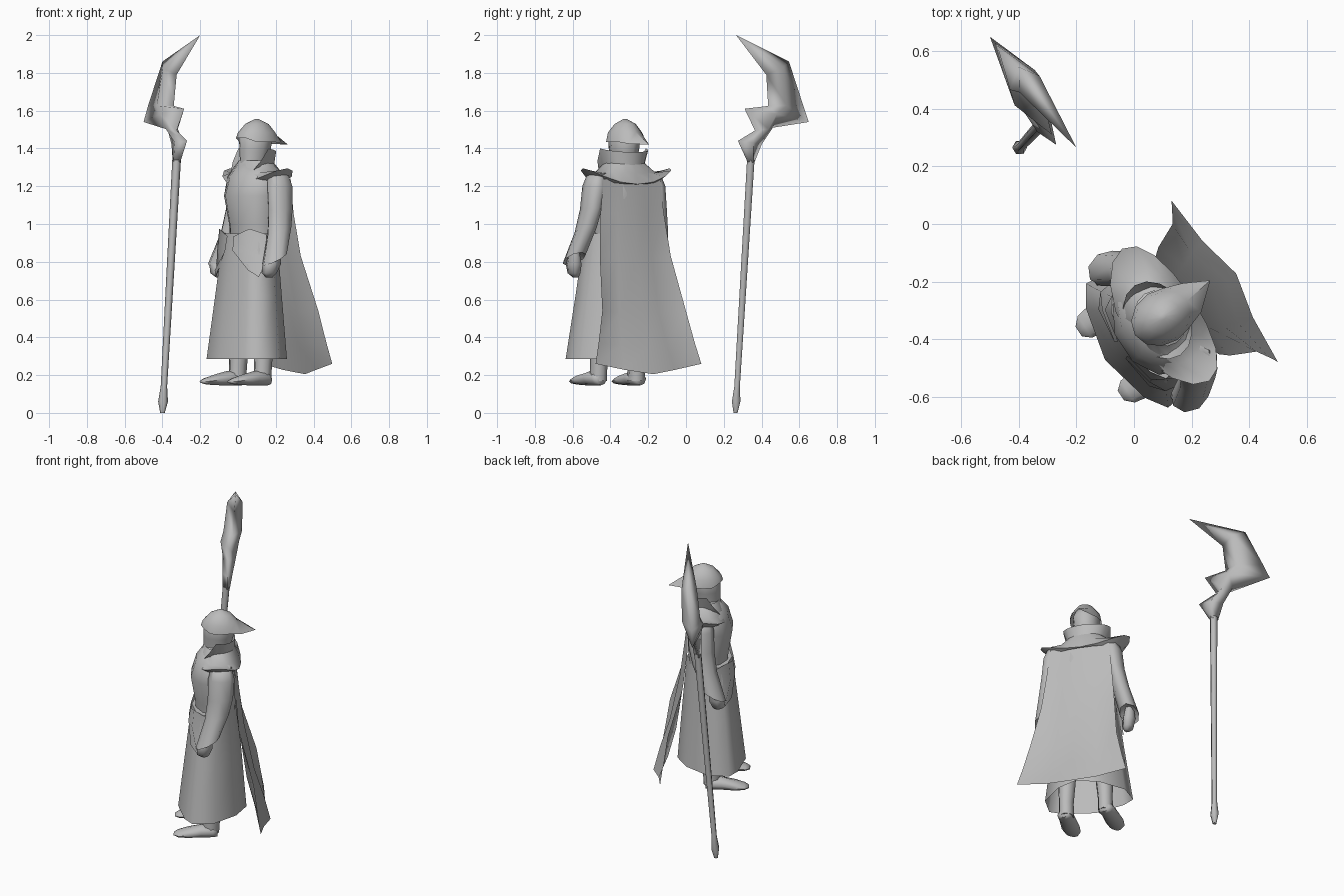
import bpy, bmesh, math
from mathutils import Vector, Matrix

grey = bpy.data.materials.new("plain grey")
grey.diffuse_color = (0.5, 0.5, 0.5, 1)

# The figure is modelled facing -y, then turned and moved into place
PLACE = Matrix.Translation((0.1, -0.34, 0)) @ Matrix.Rotation(math.radians(-56.6), 4, 'Z')
LEAN = -0.015        # the head and shoulders sit slightly to one side


def finish(name, bm, figure=True, angle=70):
    bmesh.ops.remove_doubles(bm, verts=bm.verts, dist=0.0005)
    bmesh.ops.recalc_face_normals(bm, faces=bm.faces)
    if figure:
        bm.transform(PLACE)
    me = bpy.data.meshes.new(name)
    bm.to_mesh(me)
    bm.free()
    me.materials.append(grey)
    for p in me.polygons:
        p.use_smooth = True
    me.set_sharp_from_angle(angle=math.radians(angle))
    ob = bpy.data.objects.new(name, me)
    bpy.context.collection.objects.link(ob)
    return ob


def loft(name, rings, start=True, end=True, closed=True, figure=True, angle=70):
    """Skin a list of rings that all have the same number of points."""
    bm = bmesh.new()
    vs = [[bm.verts.new(p) for p in r] for r in rings]
    n = len(rings[0])
    for a, b in zip(vs, vs[1:]):
        for i in range(n if closed else n - 1):
            j = (i + 1) % n
            bm.faces.new((a[i], a[j], b[j], b[i]))
    if start and closed:
        bm.faces.new(vs[0])
    if end and closed:
        bm.faces.new(vs[-1])
    return finish(name, bm, figure, angle)


def ring(x, y, z, rx, ry, n=8, tilt=0.0):
    """Level oval; tilt lowers the front and raises the back."""
    pts = []
    for i in range(n):
        a = 2 * math.pi * i / n
        c, s = math.cos(a), math.sin(a)
        pts.append((x + rx * c, y + ry * s, z + tilt * s))
    return pts


def upright(x, y, z, rx, rz, n=8):
    """Oval facing along y, for parts that run front to back."""
    return [(x + rx * math.cos(2 * math.pi * i / n), y,
             z + rz * math.sin(2 * math.pi * i / n)) for i in range(n)]


# Long skirt, open at the hem, with a flat angular outline
HALF = [(0, -1.0), (0.72, -0.82), (1.0, -0.62), (0.95, -0.08), (0.5, 0.44), (0, 0.68)]
OUTLINE = HALF + [(-x, y) for x, y in HALF[-2:0:-1]]


def skirt_ring(z, w, d):
    return [(x * w, y * d, z) for x, y in OUTLINE]


loft("skirt", [skirt_ring(0.285, 0.258, 0.24), skirt_ring(0.62, 0.212, 0.2),
               skirt_ring(0.95, 0.17, 0.16)], start=False)

# Torso
loft("torso", [ring(0, -0.02, 0.9, 0.15, 0.115, 10), ring(0, -0.02, 1.0, 0.155, 0.125, 10),
               ring(0, -0.03, 1.15, 0.18, 0.14, 10), ring(0, -0.02, 1.25, 0.18, 0.12, 10),
               ring(LEAN, 0, 1.33, 0.09, 0.085, 10)])

# Shoulder mantle with raised points over the arms
N = 16


def mantle_ring(rx, ry, z, lift, back=0.0):
    pts = []
    for i in range(N):
        a = 2 * math.pi * i / N
        c, s = math.cos(a), math.sin(a)
        pts.append((LEAN + rx * c, back * c * c + ry * s, z + lift * c * c))
    return pts


loft("mantle", [mantle_ring(0.10, 0.085, 1.335, 0), mantle_ring(0.18, 0.115, 1.27, 0.0, 0.01),
                mantle_ring(0.275, 0.13, 1.21, 0.085, 0.022),
                mantle_ring(0.20, 0.12, 1.21, 0.02, 0.01)], start=False, end=False)

# Standing collar that drops to a deep V at the front
low, high = [], []
for i in range(N):
    a = 2 * math.pi * i / N
    c, s = math.cos(a), math.sin(a)
    rise = min(1.0, 1 + s)
    low.append((LEAN + 0.11 * c, 0.1 * s - 0.005, 1.22 + 0.08 * rise))
    high.append((LEAN + 0.145 * c, 0.108 * s - 0.012, 1.225 + 0.175 * rise - 0.02 * max(0, s)))
loft("collar", [low, high], start=False, end=False)

# Head and neck
loft("head", [ring(LEAN, -0.01, 1.23, 0.06, 0.08), ring(LEAN, -0.012, 1.32, 0.06, 0.08),
              ring(LEAN, -0.002, 1.39, 0.076, 0.09), ring(LEAN, 0.003, 1.46, 0.083, 0.095),
              ring(LEAN, 0.01, 1.52, 0.055, 0.06)])

# Hood, drawn out into a point at the back
hood_edge = ring(LEAN, 0.008, 1.435, 0.095, 0.114, 12)
hood_mid = ring(LEAN, 0.008, 1.485, 0.085, 0.104, 12)
hood_edge[3] = (-0.03, 0.217, 1.42)
for k, sx in ((2, 1), (4, -1)):
    hood_edge[k] = (LEAN + sx * 0.06, 0.13, 1.425)
for k in (8, 9, 10):                        # face opening
    x, y, z = hood_edge[k]
    hood_edge[k] = (x, y, 1.455)
loft("hood", [hood_edge, hood_mid, ring(LEAN, 0.01, 1.53, 0.052, 0.065, 12),
              ring(LEAN, 0.01, 1.555, 0.01, 0.012, 12)], start=False, angle=60)

# Cape with deep folds near the hem: height, half width, depth at edge, fold and middle
ROWS = [(1.23, 0.18, 0.095, 0.095, 0.1), (1.05, 0.20, 0.10, 0.105, 0.12),
        (0.82, 0.225, 0.13, 0.125, 0.15), (0.53, 0.265, 0.215, 0.168, 0.21),
        (0.36, 0.305, 0.24, 0.215, 0.265), (0.25, 0.335, 0.257, 0.27, 0.305)]
cape = []
for z, w, edge, fold, mid in ROWS:
    drop = 0.045 if z < 0.3 else 0
    cape.append([(-w, edge, z + 0.01), (-w * 0.47, fold, z - drop / 2), (0, mid, z - drop),
                 (w * 0.47, fold, z - drop / 2), (w, edge, z + 0.01)])
loft("cape", cape, closed=False, angle=120)

for sx, side in ((1, "left"), (-1, "right")):
    # Sleeve: slight bend, wide cuff slanting down to the front
    loft(side + "_sleeve", [
        ring(sx * 0.17, 0.02, 1.27, 0.045, 0.06), ring(sx * 0.19, 0.02, 1.2, 0.052, 0.078),
        ring(sx * 0.205, 0.015, 1.08, 0.05, 0.075, 8, 0.005),
        ring(sx * 0.225, -0.005, 0.97, 0.052, 0.072, 8, 0.02),
        ring(sx * 0.262, -0.06, 0.815, 0.058, 0.07, 8, 0.035),
        ring(sx * 0.262, -0.06, 0.835, 0.035, 0.04, 8, 0.02)])
    # Hand
    loft(side + "_hand", [
        ring(sx * 0.262, -0.06, 0.85, 0.028, 0.035, 6), ring(sx * 0.255, -0.075, 0.785, 0.04, 0.052, 6),
        ring(sx * 0.247, -0.085, 0.74, 0.034, 0.042, 6), ring(sx * 0.24, -0.08, 0.718, 0.015, 0.02, 6)])
    # Leg
    loft(side + "_leg", [
        ring(sx * 0.12, -0.045, 0.17, 0.045, 0.05), ring(sx * 0.12, -0.04, 0.25, 0.045, 0.05),
        ring(sx * 0.11, -0.03, 0.5, 0.06, 0.065)])
    # Shoe
    loft(side + "_shoe", [
        upright(sx * 0.125, -0.005, 0.175, 0.03, 0.028), upright(sx * 0.125, -0.03, 0.182, 0.048, 0.038),
        upright(sx * 0.13, -0.10, 0.184, 0.05, 0.039), upright(sx * 0.135, -0.18, 0.175, 0.055, 0.028),
        upright(sx * 0.135, -0.235, 0.168, 0.045, 0.017), upright(sx * 0.133, -0.262, 0.165, 0.02, 0.008)])
    # Pointed flap hanging from the waist over the skirt
    loft(side + "_flap", [
        [(sx * 0.03, -0.167, 0.935), (sx * 0.145, -0.143, 0.975), (sx * 0.19, -0.065, 0.945)],
        [(sx * 0.035, -0.178, 0.86), (sx * 0.15, -0.153, 0.86), (sx * 0.198, -0.07, 0.86)],
        [(sx * 0.16, -0.162, 0.755), (sx * 0.206, -0.124, 0.72), (sx * 0.212, -0.08, 0.80)]],
        closed=False)

# Staff shaft, leaning slightly, with a swollen foot
foot, neck = Vector((-0.4, 0.262, 0)), Vector((-0.325, 0.343, 1.34))
shaft = []
for z, r in ((0, 0.012), (0.06, 0.026), (0.14, 0.017), (0.7, 0.02), (1.34, 0.023)):
    p = foot.lerp(neck, z / 1.34)
    shaft.append(ring(p.x, p.y, z, r, r, 6))
loft("staff_shaft", shaft, figure=False)

# Staff head: hooked blade; outer edge, inner edge, half thickness, ridge position
BLADE = [((-0.345, 0.36, 1.32), (-0.305, 0.325, 1.33), 0.022, 0.5),
         ((-0.352, 0.40, 1.42), (-0.27, 0.275, 1.44), 0.03, 0.5),
         ((-0.375, 0.46, 1.51), (-0.325, 0.365, 1.495), 0.04, 0.5),
         ((-0.50, 0.65, 1.54), (-0.285, 0.31, 1.61), 0.055, 0.6),
         ((-0.475, 0.62, 1.63), (-0.34, 0.435, 1.625), 0.055, 0.65),
         ((-0.40, 0.545, 1.86), (-0.325, 0.425, 1.79), 0.045, 0.5),
         ((-0.20, 0.265, 2.0), (-0.20, 0.265, 2.0), 0.0, 0.5)]
normal = Vector((0.785, 0.62, 0))
blade = []
for outer, inner, t, f in BLADE:
    o, i = Vector(outer), Vector(inner)
    m = o.lerp(i, f)
    blade.append([o, m + normal * t, i, m - normal * t])
loft("staff_blade", blade, end=False, figure=False, angle=150)
